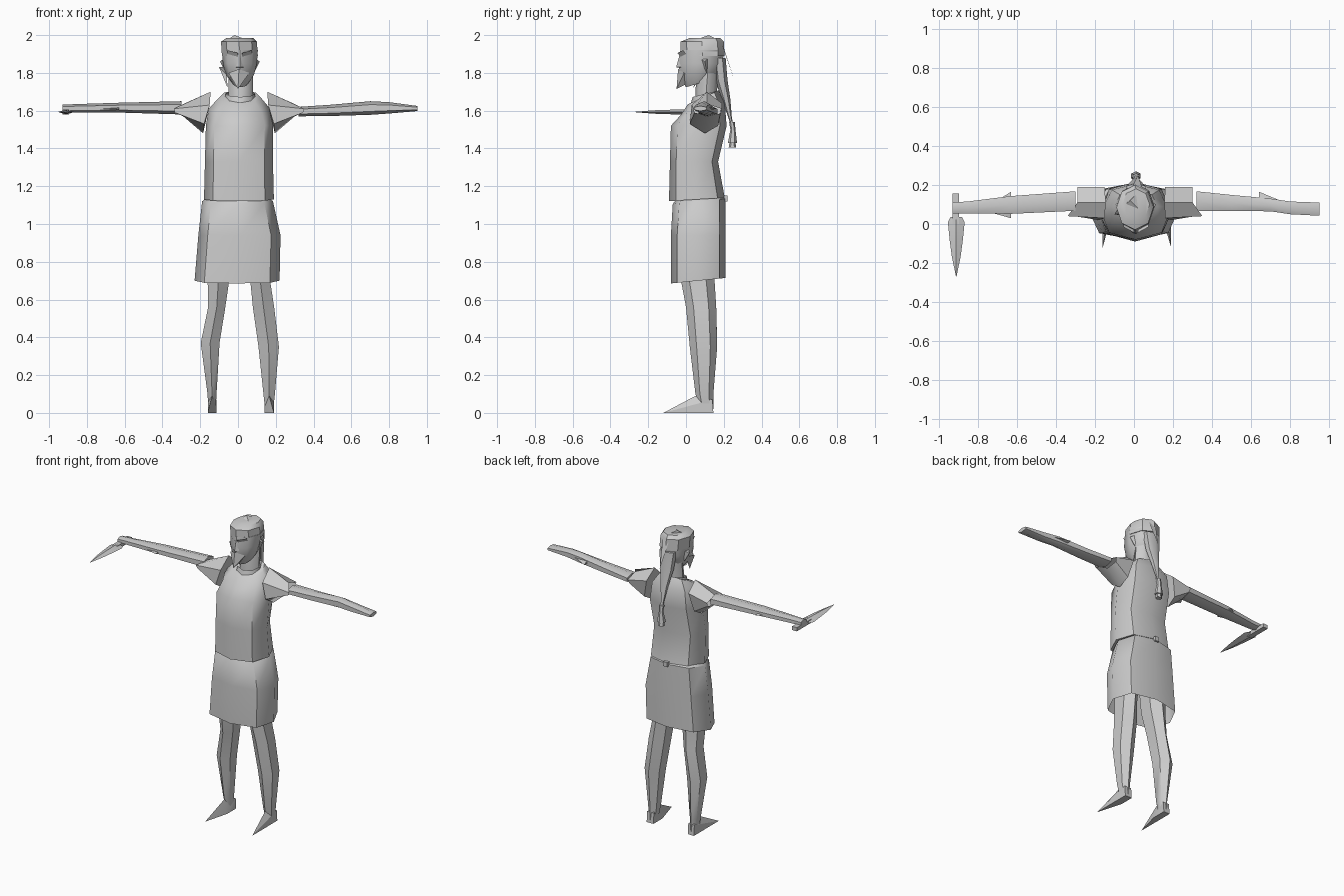
import bpy, bmesh, math
from mathutils import Vector

old = bpy.data.objects.get("Cube")
if old:
    bpy.data.objects.remove(old, do_unlink=True)

GREY = (0.6, 0.6, 0.6, 1.0)
mat = bpy.data.materials.new("plain grey")
mat.use_nodes = True
mat.diffuse_color = GREY
mat.node_tree.nodes["Principled BSDF"].inputs["Base Color"].default_value = GREY


def finish(name, bm, angle=50):
    bmesh.ops.recalc_face_normals(bm, faces=bm.faces)
    me = bpy.data.meshes.new(name)
    bm.to_mesh(me)
    bm.free()
    me.materials.append(mat)
    ob = bpy.data.objects.new(name, me)
    bpy.context.collection.objects.link(ob)
    bpy.ops.object.select_all(action='DESELECT')
    ob.select_set(True)
    bpy.context.view_layer.objects.active = ob
    bpy.ops.object.shade_smooth_by_angle(angle=math.radians(angle))
    return ob


def skin(name, rings, cap0=True, cap1=True, angle=50):
    """Join rings of points with quads and optionally close the ends."""
    bm = bmesh.new()
    loops = [[bm.verts.new(p) for p in r] for r in rings]
    n = len(loops[0])
    for a, b in zip(loops, loops[1:]):
        for i in range(n):
            j = (i + 1) % n
            bm.faces.new((a[i], a[j], b[j], b[i]))
    if cap0:
        bm.faces.new(loops[0])
    if cap1:
        bm.faces.new(loops[-1])
    return finish(name, bm, angle)


def hull(name, pts, angle=25):
    bm = bmesh.new()
    for p in pts:
        bm.verts.new(p)
    res = bmesh.ops.convex_hull(bm, input=bm.verts)
    junk = [g for g in res["geom_interior"] if isinstance(g, bmesh.types.BMVert)]
    bmesh.ops.delete(bm, geom=junk, context='VERTS')
    return finish(name, bm, angle)


def oval(a0, a1, b0, b1, n, power=1.0):
    """Points of an oval filling the given extents, starting at low b."""
    out = []
    for i in range(n):
        t = 2 * math.pi * i / n
        s, c = math.sin(t), -math.cos(t)
        s = math.copysign(abs(s) ** power, s) if abs(s) > 1e-6 else 0
        c = math.copysign(abs(c) ** power, c) if abs(c) > 1e-6 else 0
        out.append(((a0 + a1) / 2 + s * (a1 - a0) / 2, (b0 + b1) / 2 + c * (b1 - b0) / 2))
    return out


def zring(z, x0, x1, y0, y1, n=8, power=1.0, tilt=0.0):
    return [(x, y, z + tilt * (y - (y0 + y1) / 2)) for x, y in oval(x0, x1, y0, y1, n, power)]


def xring(x, y0, y1, z0, z1, n=6, power=1.0):
    return [(x, y, z) for y, z in oval(y0, y1, z0, z1, n, power)]


# Tunic body, sloping up from chest to nape
skin("torso", [
    zring(1.13, -.18, .19, -.09, .205, 8, .85, .06),
    zring(1.33, -.175, .185, -.085, .17, 8, .85),
    zring(1.52, -.17, .185, -.08, .215, 8, .8),
    zring(1.61, -.155, .17, -.03, .205, 8, .85, .3),
    zring(1.67, -.10, .12, .01, .17, 8, .85, .45)])

# Skirt, open at the hem
skin("skirt", [
    zring(.70, -.23, .22, -.08, .21, 8, .75, .1),
    zring(.94, -.21, .225, -.08, .21, 8, .75),
    zring(1.12, -.19, .185, -.07, .21, 8, .8, .1),
    zring(1.15, -.15, .15, -.04, .18, 8, .9, .05)], cap0=False)

# Belt knot at the back
hull("belt_knot", [(x, y, z) for x in (-.015, .015) for y in (.19, .22) for z in (1.12, 1.15)])

# Legs and pointed feet
LEGS = {
    "right": [(.02, -.16, -.115, .07, .145), (.10, -.165, -.11, .05, .145),
              (.37, -.205, -.09, .02, .165), (.56, -.165, -.06, .0, .16),
              (.72, -.17, -.035, -.03, .15), (.85, -.17, -.02, -.03, .15)],
    "left": [(.02, .14, .19, .07, .145), (.10, .13, .20, .05, .145),
             (.35, .10, .225, .02, .165), (.56, .07, .20, .0, .16),
             (.72, .055, .175, -.03, .15), (.85, .04, .17, -.03, .15)]}
for side, rows in LEGS.items():
    skin(side + "_leg", [zring(*r, 6) for r in rows])
    x0, x1 = rows[0][1:3]
    toe = x0 if side == "right" else x1
    hull(side + "_foot", [(toe, -.12, .0), (x0, .05, .0), (x1, .05, .0),
                          (x0, .145, .0), (x1, .145, .0), ((x0 + x1) / 2, .05, .09),
                          (x0, .14, .07), (x1, .14, .07)])

# Flared sleeves with notched ends
INNER = [(.15, .11, 1.70), (.155, .03, 1.63), (.185, .02, 1.53),
         (.19, .10, 1.48), (.185, .17, 1.52), (.155, .19, 1.64)]
OUTER = [(.295, .11, 1.635), (.345, .04, 1.61), (.34, .045, 1.59),
         (.295, .11, 1.57), (.29, .18, 1.585), (.295, .19, 1.61)]
for side, s in (("left", 1), ("right", -1)):
    skin(side + "_sleeve", [[(s * x + .005, y, z) for x, y, z in r] for r in (INNER, OUTER)],
         cap1=False, angle=40)

# Arms
skin("right_arm", [xring(-.30, .06, .175, 1.58, 1.65), xring(-.63, .045, .15, 1.59, 1.642),
                   xring(-.85, .05, .12, 1.59, 1.635), xring(-.93, .05, .115, 1.592, 1.632)])
skin("left_arm", [xring(.32, .06, .175, 1.57, 1.62), xring(.50, .06, .155, 1.572, 1.632),
                  xring(.70, .06, .135, 1.578, 1.65), xring(.80, .045, .12, 1.585, 1.645),
                  xring(.95, .037, .115, 1.598, 1.625)])
# Cuff points at the forearms
hull("left_cuff", [(.64, .10, 1.64), (.64, .165, 1.61), (.76, .115, 1.62), (.64, .10, 1.60)])
hull("right_cuff", [(-.63, .03, 1.61), (-.63, .165, 1.61), (-.72, .055, 1.61),
                    (-.70, .12, 1.61), (-.63, .10, 1.59), (-.63, .10, 1.63)])

# Dagger held in the right hand
hull("dagger_handle", [(x, y, z) for x in (-.93, -.895) for y in (.0, .155) for z in (1.58, 1.605)])
skin("dagger_blade", [
    [(-.91 - w, y, 1.593), (-.91, y, 1.593 + t), (-.91 + w, y, 1.593), (-.91, y, 1.593 - t)]
    for y, w, t in ((.035, .030, .012), (.01, .043, .014), (-.08, .034, .012),
                    (-.17, .022, .009), (-.27, .001, .001))], angle=20)

# Neck and collar
skin("neck", [zring(1.62, -.055, .08, .05, .16, 8), zring(1.71, -.05, .08, .05, .165, 8),
              zring(1.80, -.05, .08, .06, .17, 8)])
skin("collar", [zring(1.64, -.075, .095, .02, .18, 8, 1, .3),
                zring(1.69, -.065, .09, .035, .175, 8, 1, .25)], cap0=False, cap1=False)

# Head with a ridged face and flat cap
skin("head", [
    zring(1.745, -.03, .055, .0, .14, 8, 1, .3),
    zring(1.79, -.065, .085, -.03, .175, 8, 1, .1),
    zring(1.85, -.08, .10, -.04, .195, 8),
    zring(1.92, -.085, .105, -.03, .20, 8)])
skin("cap", [zring(1.89, -.085, .105, -.03, .205, 8), zring(1.965, -.09, .10, -.03, .20, 8),
             zring(1.985, -.06, .08, .02, .18, 8)], angle=35)
hull("cap_peak", [(-.02, .12, 2.0), (-.07, .08, 1.965), (.05, .05, 1.975), (.03, .17, 1.975)])

# Nose, brows and beard
hull("nose", [(.01, -.052, 1.83), (-.012, -.03, 1.83), (.03, -.03, 1.83), (.01, -.03, 1.91),
              (.01, .0, 1.82)])
for side, s in (("left", 1), ("right", -1)):
    hull(side + "_brow", [(.01 + s * .01, -.045, 1.905), (.01 + s * .065, -.015, 1.92),
                          (.01 + s * .065, .0, 1.90), (.01 + s * .01, -.03, 1.885)])
    hull(side + "_ear", [(.01 + s * .08, .07, 1.88), (.01 + s * .105, .10, 1.86),
                         (.01 + s * .075, .11, 1.80), (.01 + s * .07, .12, 1.88)])
hull("beard", [(0, -.05, 1.715), (-.05, -.01, 1.80), (.06, -.01, 1.80), (.005, -.042, 1.82),
               (-.025, .05, 1.765), (.035, .05, 1.765)])
hull("side_lock", [(-.10, .05, 1.83), (-.06, .05, 1.79), (-.07, .10, 1.83), (-.055, .04, 1.72)])

# Hair tail with a tassel, and a loose lock
skin("hair_tail", [zring(1.88, -.05, .07, .14, .21, 6), zring(1.76, -.035, .055, .155, .22, 6),
                   zring(1.66, -.015, .035, .19, .235, 6), zring(1.56, .0, .02, .225, .243, 6),
                   zring(1.53, .0, .02, .235, .25, 6)])
skin("tassel", [zring(1.54, -.008, .028, .228, .258, 6), zring(1.50, -.004, .024, .235, .262, 6),
                zring(1.43, -.018, .038, .222, .270, 6), zring(1.43, -.008, .028, .23, .262, 6),
                zring(1.405, -.012, .032, .226, .266, 6)], angle=40)
hull("loose_lock", [(-.01, .19, 1.96), (.04, .19, 1.95), (.01, .21, 1.90), (.02, .25, 1.78)])
